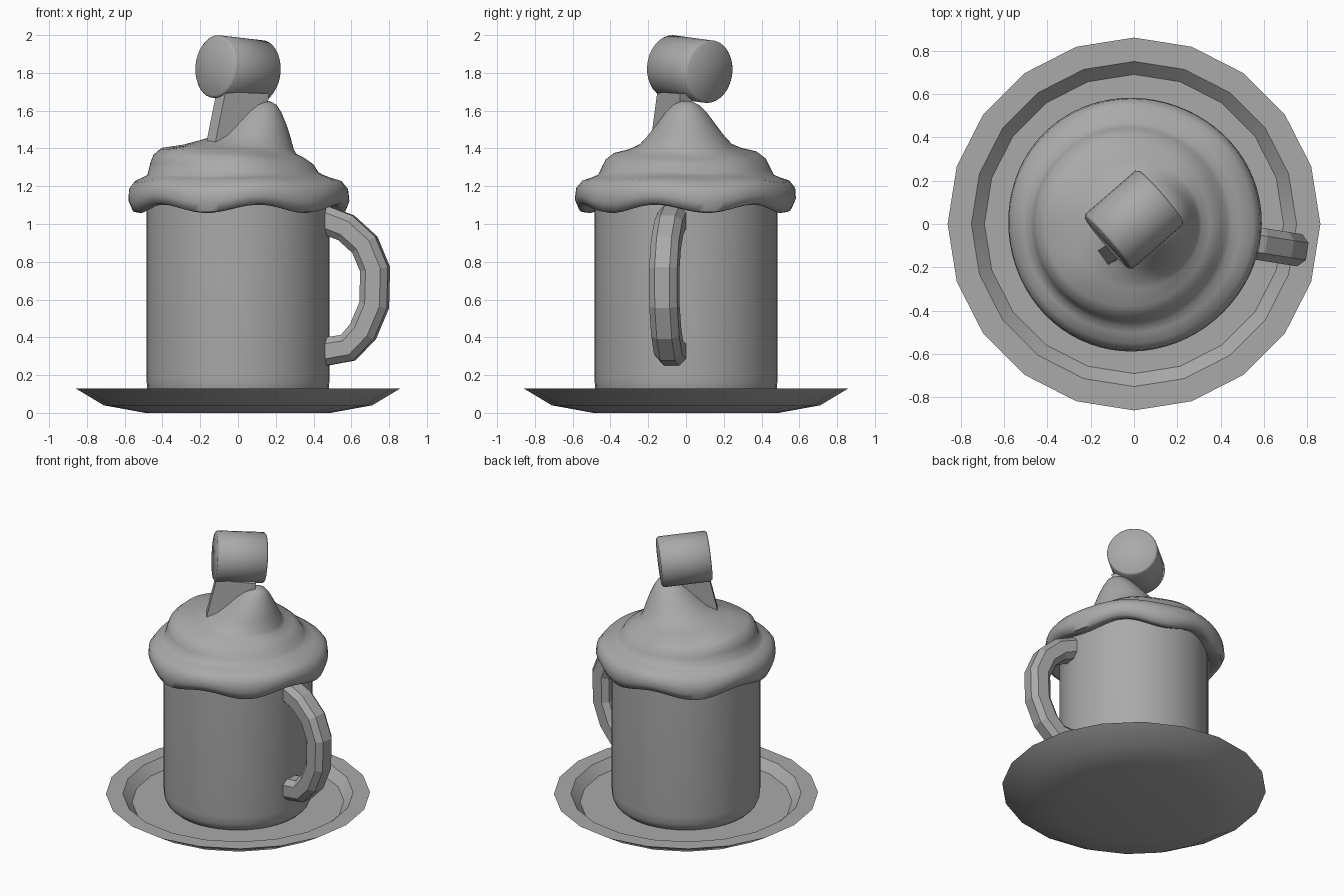
import bpy, bmesh, math
from mathutils import Vector, Matrix

cube = bpy.data.objects.get("Cube")
if cube:
    bpy.data.objects.remove(cube, do_unlink=True)

GREY = (0.4, 0.4, 0.4, 1.0)
mat = bpy.data.materials.new("plain grey")
mat.use_nodes = True
mat.diffuse_color = GREY
mat.node_tree.nodes["Principled BSDF"].inputs["Base Color"].default_value = GREY


def finish(name, bm, smooth_angle=None):
    bmesh.ops.recalc_face_normals(bm, faces=bm.faces)
    mesh = bpy.data.meshes.new(name)
    bm.to_mesh(mesh)
    bm.free()
    obj = bpy.data.objects.new(name, mesh)
    bpy.context.collection.objects.link(obj)
    mesh.materials.append(mat)
    if smooth_angle:
        bpy.ops.object.select_all(action='DESELECT')
        obj.select_set(True)
        bpy.context.view_layer.objects.active = obj
        bpy.ops.object.shade_smooth_by_angle(angle=math.radians(smooth_angle))
    return obj


def skin(bm, rings):
    """Join rings of points with quads and cap both ends."""
    loops = [[bm.verts.new(p) for p in ring] for ring in rings]
    n = len(loops[0])
    for a, b in zip(loops, loops[1:]):
        for i in range(n):
            j = (i + 1) % n
            bm.faces.new((a[i], a[j], b[j], b[i]))
    bm.faces.new(loops[0])
    bm.faces.new(loops[-1])


def lathe(name, profile, sides, angle):
    bm = bmesh.new()
    turns = [math.pi / 2 + math.tau * i / sides for i in range(sides)]
    skin(bm, [[(r * math.cos(t), r * math.sin(t), z) for t in turns] for r, z in profile])
    return finish(name, bm, angle)


# Saucer with a flat rim and a sunken floor
lathe("saucer", [(0.49, 0), (0.71, 0.04), (0.86, 0.13), (0.75, 0.13), (0.69, 0.07)], 20, 30)

# Mug body with a rounded foot
lathe("mug", [(0.44, 0.068), (0.465, 0.09), (0.48, 0.125), (0.485, 0.18), (0.485, 1.15)], 40, 40)

# Handle: chamfered square section swept round a faceted arc
path = [Vector(p) for p in ((0.42, 1.04), (0.58, 0.98), (0.68, 0.89), (0.735, 0.76),
                            (0.73, 0.57), (0.67, 0.43), (0.59, 0.345), (0.44, 0.32))]
HALF, CUT = 0.075, 0.04
section = [(HALF, CUT), (CUT, HALF), (-CUT, HALF), (-HALF, CUT),
           (-HALF, -CUT), (-CUT, -HALF), (CUT, -HALF), (HALF, -CUT)]
rings = []
for i, p in enumerate(path):
    along = (path[min(i + 1, len(path) - 1)] - path[max(i - 1, 0)]).normalized()
    out = Vector((-along.y, along.x))
    rings.append([(p.x + out.x * u, v, p.y + out.y * u) for u, v in section])
bm = bmesh.new()
skin(bm, rings)
bmesh.ops.rotate(bm, verts=bm.verts, matrix=Matrix.Rotation(math.radians(-9), 3, 'Z'))
finish("handle", bm)

# Whipped cream: radius, height, sideways lean and waviness of each ring
cream = [(0.40, 1.11, 0, 0.3), (0.49, 1.10, 0, 1), (0.53, 1.08, 0, 1), (0.565, 1.085, 0, 1),
         (0.585, 1.13, 0, 0.8), (0.58, 1.185, 0, 0.5), (0.55, 1.225, 0, 0.3),
         (0.50, 1.245, -0.01, 0.1), (0.465, 1.26, -0.015, 0.1), (0.445, 1.30, -0.02, 0.2),
         (0.425, 1.34, -0.025, 0.2), (0.38, 1.375, -0.03, 0.2), (0.30, 1.395, 0.01, 0.1),
         (0.245, 1.42, 0.05, 0), (0.20, 1.47, 0.075, 0), (0.155, 1.53, 0.1, 0),
         (0.11, 1.59, 0.12, 0), (0.07, 1.63, 0.135, 0), (0.03, 1.65, 0.14, 0)]
SIDES = 72
rings = []
for r, z, lean, wave in cream:
    ring = []
    tilt = 0.025 if 0.24 < r < 0.45 and z > 1.28 else 0
    for i in range(SIDES):
        t = math.tau * i / SIDES
        ripple = math.cos(6 * (t - math.radians(312)))
        rr = r * (1 + 0.012 * wave * math.sin(3 * t + 1))
        ring.append((lean + rr * math.cos(t), rr * math.sin(t),
                     z - 0.022 * wave * ripple - tilt * math.cos(t)))
    rings.append(ring)
bm = bmesh.new()
skin(bm, rings)
finish("whipped_cream", bm, 60)

# Marshmallow: short cylinder lying on its side with softened rims
bm = bmesh.new()
R, L = 0.167, 0.165
skin(bm, [[(x, r * math.cos(math.tau * i / 32), r * math.sin(math.tau * i / 32))
           for i in range(32)]
          for x, r in ((-L, R - 0.012), (-L + 0.012, R), (L - 0.012, R), (L, R - 0.012))])
turn = Matrix.Rotation(math.radians(41), 4, 'Z') @ Matrix.Rotation(math.radians(5), 4, 'Y')
bmesh.ops.transform(bm, verts=bm.verts, matrix=Matrix.Translation((0, 0.02, 1.82)) @ turn)
finish("marshmallow", bm, 50)

# Thin wedge propping the marshmallow on the cream
bm = bmesh.new()
side = Vector((-0.03, 0.04, 0))
for corner in ((-0.15, -0.16, 1.40), (-0.09, -0.12, 1.70), (0.14, 0.0, 1.69), (0.13, 0.0, 1.60)):
    for s in (-0.8, 0.8):
        bm.verts.new(Vector(corner) + side * s)
bmesh.ops.convex_hull(bm, input=bm.verts)
finish("wedge", bm)
